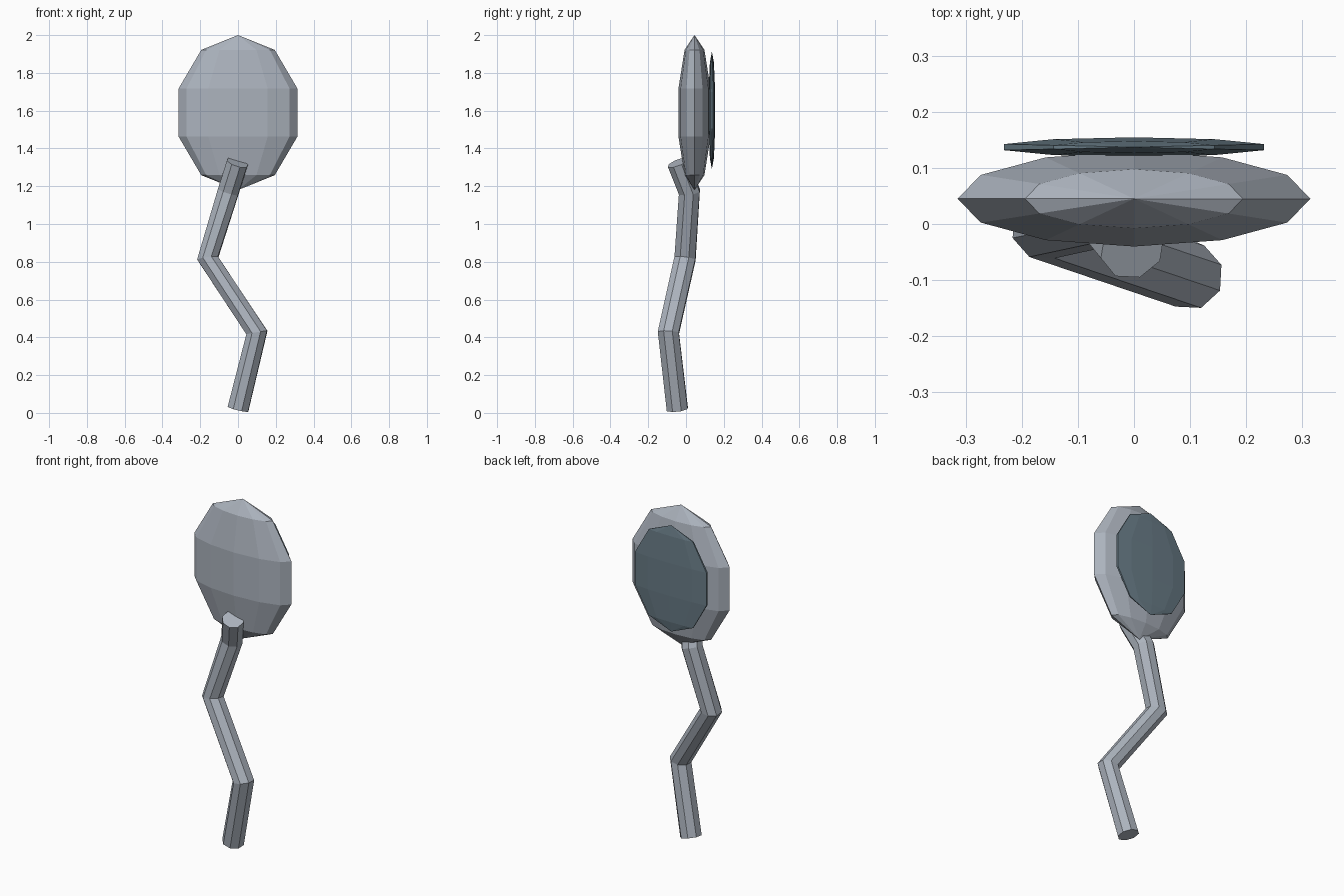
import bpy
import bmesh
from mathutils import Matrix, Vector

cube = bpy.data.objects.get("Cube")
if cube:
    bpy.data.objects.remove(cube, do_unlink=True)


def make_material(name, rgb):
    mat = bpy.data.materials.new(name)
    mat.use_nodes = True
    mat.diffuse_color = (*rgb, 1)
    mat.node_tree.nodes["Principled BSDF"].inputs["Base Color"].default_value = (*rgb, 1)
    return mat


def link(name, data, mat):
    obj = bpy.data.objects.new(name, data)
    data.materials.append(mat)
    bpy.context.collection.objects.link(obj)
    return obj


def ellipsoid(name, segments, center, radii, mat):
    """Faceted ball with five bands, squashed to the given radii."""
    bm = bmesh.new()
    place = Matrix.Translation(center) @ Matrix.Diagonal((*radii, 1))
    bmesh.ops.create_uvsphere(bm, u_segments=segments, v_segments=5, radius=1, matrix=place)
    mesh = bpy.data.meshes.new(name)
    bm.to_mesh(mesh)
    bm.free()
    return link(name, mesh, mat)


def tube(name, points, radius, mat):
    """Eight-sided capped tube along a bent path."""
    curve = bpy.data.curves.new(name + "_path", "CURVE")
    curve.dimensions = "3D"
    curve.bevel_depth = radius
    curve.bevel_resolution = 2
    curve.use_fill_caps = True
    spline = curve.splines.new("POLY")
    spline.points.add(len(points) - 1)
    for p, co in zip(spline.points, points):
        p.co = (*co, 1)
    spline.use_smooth = False
    helper = bpy.data.objects.new(name + "_path", curve)
    bpy.context.collection.objects.link(helper)
    bpy.context.view_layer.update()
    graph = bpy.context.evaluated_depsgraph_get()
    mesh = bpy.data.meshes.new_from_object(helper.evaluated_get(graph))
    bpy.data.objects.remove(helper, do_unlink=True)
    mesh.materials.clear()
    for poly in mesh.polygons:
        poly.use_smooth = False
    return link(name, mesh, mat)


grey = make_material("pale blue grey", (0.41, 0.45, 0.51))
slate = make_material("dark slate", (0.14, 0.20, 0.24))

# Flattened head and the thin lens on its back
ellipsoid("head", 12, Vector((0, 0.045, 1.59)), (0.331, 0.0895, 0.41), grey)
ellipsoid("back_lens", 10, Vector((0, 0.137, 1.602)), (0.2565, 0.0184, 0.312), slate)

# Crooked handle, its upper end leaning out in front of the head
tube("handle", [(0, -0.046, 0.02), (0.1, -0.093, 0.425), (-0.16, -0.005, 0.818),
                (-0.052, 0.018, 1.17), (-0.003, -0.042, 1.325)], 0.06, grey)
